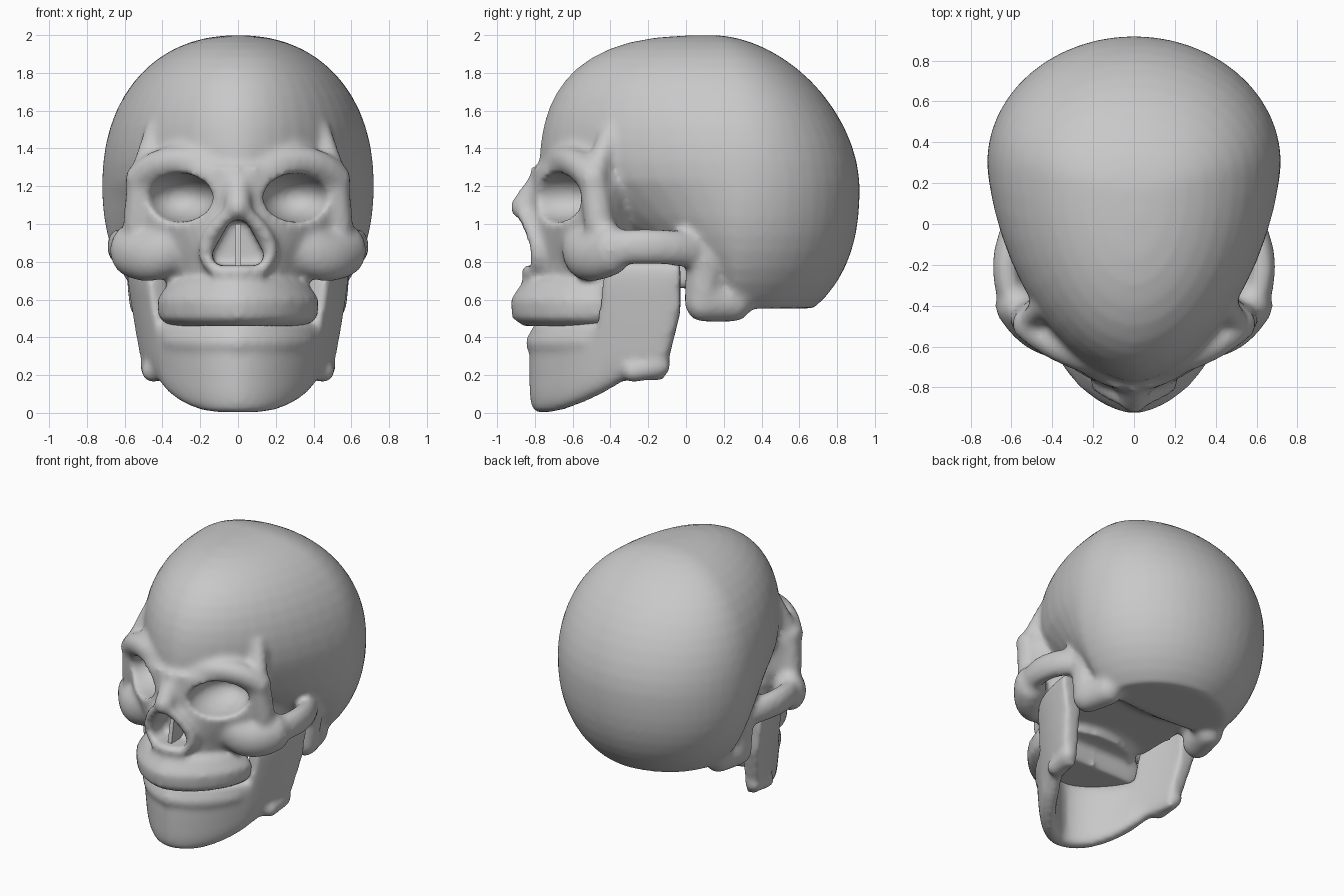
import bpy
import bmesh
from math import cos, sin, pi, sqrt
from mathutils import Matrix, Vector

cube = bpy.data.objects.get("Cube")
if cube:
    bpy.data.objects.remove(cube, do_unlink=True)

GREY = (0.58, 0.58, 0.58, 1)
bone = bpy.data.materials.new("bone_grey")
bone.use_nodes = True
bone.diffuse_color = GREY
bsdf = next(node for node in bone.node_tree.nodes if node.type == 'BSDF_PRINCIPLED')
bsdf.inputs["Base Color"].default_value = GREY


def signed_power(value, exponent):
    return (1 if value >= 0 else -1) * abs(value) ** exponent


def bulge(t, power):
    """Height of a superellipse at t between -1 and 1."""
    return (1 - abs(t) ** power) ** (1 / power)


def loft(bm, rings):
    """Closed skin through rings of equal point count."""
    rows = [[bm.verts.new(point) for point in ring] for ring in rings]
    count = len(rows[0])
    for low, high in zip(rows, rows[1:]):
        for i in range(count):
            j = (i + 1) % count
            bm.faces.new((low[i], low[j], high[j], high[i]))
    bm.faces.new(rows[0])
    bm.faces.new(rows[-1])


def egg(z, front, back, width, widest, front_power=2, back_power=2, count=48):
    """Horizontal outline with separate front and back roundness."""
    ring = []
    for i in range(count):
        c, s = cos(2 * pi * i / count), sin(2 * pi * i / count)
        power, reach = (back_power, back - widest) if s > 0 else (front_power, widest - front)
        ring.append((width * signed_power(c, 2 / power),
                     widest + reach * signed_power(s, 2 / power), z))
    return ring


def ball(bm, centre, radii):
    matrix = Matrix.LocRotScale(Vector(centre), None, Vector(radii))
    bmesh.ops.create_icosphere(bm, subdivisions=3, radius=1, matrix=matrix)


def strand(bm, radius, *controls, tall=1, steps=12):
    """Rounded rod along a Bezier curve, on both sides of the head."""
    for side in (1, -1):
        for k in range(steps + 1):
            points = [Vector(control) for control in controls]
            while len(points) > 1:
                points = [a.lerp(b, k / steps) for a, b in zip(points, points[1:])]
            x, y, z = points[0]
            ball(bm, (side * x, y, z), (radius, radius, radius * tall))


def finish(name, bm, smooth=True):
    bmesh.ops.recalc_face_normals(bm, faces=bm.faces)
    for face in bm.faces:
        face.smooth = smooth
    mesh = bpy.data.meshes.new(name)
    bm.to_mesh(mesh)
    bm.free()
    mesh.materials.append(bone)
    ob = bpy.data.objects.new(name, mesh)
    bpy.context.collection.objects.link(ob)
    return ob


def fuse(ob):
    remesh = ob.modifiers.new("fuse", 'REMESH')
    remesh.mode = 'VOXEL'
    remesh.voxel_size = 0.02
    remesh.use_smooth_shade = True


def soften(ob):
    smooth = ob.modifiers.new("soften", 'SMOOTH')
    smooth.factor = 0.5
    smooth.iterations = 6


# Braincase, rounded above and sloping back to the base below
bm = bmesh.new()
rings = []
levels = 20
middle = 0.15
for k in range(levels + 1):
    t = -cos(pi * (0.2 + 0.78 * k / levels))
    front = middle - 0.93 * bulge(t, 2.8) if t > 0 else -0.78 - 1.25 * t
    round_back = bulge(t, 1.8 if t > 0 else 2.4)
    rings.append(egg(1.2 + 0.8 * t, front, middle + 0.77 * round_back,
                     0.72 * bulge(t, 2.2), middle + 0.15 * round_back,
                     1.5 + 0.5 * sqrt(max(t, 0))))
loft(bm, rings)

# Middle of the face, upper tooth ridge and the base behind the palate
loft(bm, [egg(z, -0.82, -0.27, width, -0.42, 1.6)
          for z, width in ((0.6, 0.3), (0.8, 0.4), (1, 0.54), (1.2, 0.54), (1.3, 0.5))])
loft(bm, [egg(z, -0.5 - width, -0.42, width, -0.47, 1.7, 6)
          for z, width in ((0.46, 0.36), (0.5, 0.42), (0.6, 0.43), (0.7, 0.36))])
loft(bm, [egg(z, -0.6, 0.4, 0.4, -0.1, 3, 3) for z in (0.66, 0.9)])

# Brow ridge, outer eye rim and temple ridge
strand(bm, 0.08, (0, -0.71, 1.24), (0.35, -0.65, 1.43), (0.52, -0.49, 1.24))
strand(bm, 0.08, (0.51, -0.49, 1.25), (0.53, -0.46, 1))
strand(bm, 0.06, (0.5, -0.47, 1.3), (0.44, -0.4, 1.48))

# Cheekbone and its arch back to the ear
strand(bm, 0.11, (0.36, -0.55, 0.87), (0.48, -0.54, 0.8), (0.57, -0.4, 0.86), tall=1.25)
strand(bm, 0.07, (0.58, -0.4, 0.87), (0.7, -0.15, 0.9), (0.5, 0.1, 0.85), tall=1.4)

# Nose bridge, rim of the nose opening and the small spine below it
strand(bm, 0.07, (0, -0.78, 1.2), (0, -0.86, 1.09))
strand(bm, 0.04, (0.05, -0.86, 1.05), (0.27, -0.75, 0.85), (0.1, -0.8, 0.75))
strand(bm, 0.05, (0.1, -0.8, 0.75), (0, -0.83, 0.75), tall=0.7)

# Bony lump behind each ear
strand(bm, 0.1, (0.5, 0.1, 0.8), (0.48, 0.09, 0.6), tall=1.2)
strand(bm, 0.1, (0.48, 0.09, 0.59), (0.44, 0.25, 0.59), tall=1.1)
skull = finish("skull", bm)

# Hollows for the eyes and nose
bm = bmesh.new()
for side in (1, -1):
    ball(bm, (side * 0.31, -0.68, 1.14), (0.19, 0.26, 0.13))
half = [(0.04, 1.02), (0.14, 0.84), (0.12, 0.78)]
outline = half + [(-x, z) for x, z in reversed(half)]
loft(bm, [[(x, y, z) for x, z in outline] for y in (-1, -0.66)])
hollows = finish("hollow_cutter", bm)
hollows.hide_render = True
hollows.hide_viewport = True

fuse(skull)
cut = skull.modifiers.new("hollows", 'BOOLEAN')
cut.operation = 'DIFFERENCE'
cut.solver = 'EXACT'
cut.object = hollows
fuse(skull)
soften(skull)

# Thin wall inside the nose
bm = bmesh.new()
loft(bm, [[(x, -0.64, 0.76), (x, -0.64, 1), (x, -0.76, 1), (x, -0.8, 0.77)]
          for x in (-0.015, 0.015)])
finish("nose_wall", bm, smooth=False)

# Lower jaw: a tall rounded section swept round a narrow arch, leaning outward
bm = bmesh.new()
rings = []
steps, sides = 60, 24
for k in range(steps + 1):
    turn = pi * (k / steps - 0.5)
    outward = Vector((sin(turn), -cos(turn), 0))
    x, y = 0.5 * signed_power(sin(turn), 1.15), -0.03 - 0.735 * cos(turn) ** 1.1
    along = min(max((y + 0.75) / 0.42, 0), 1)
    bottom = 0.17 * along ** 1.5 + 4 * max(y + 0.12, 0)
    top = 0.48 if y < -0.42 else 0.8
    ring = []
    for i in range(sides):
        angle = 2 * pi * i / sides
        point = Vector((x, y, (bottom + top) / 2))
        point += outward * 0.065 * signed_power(cos(angle), 0.6)
        point.z += (top - bottom) / 2 * signed_power(sin(angle), 0.5)
        point.x *= 0.86 + 0.25 * point.z
        ring.append(point)
    rings.append(ring)
loft(bm, rings)

# Lower tooth ridge and jaw corner
strand(bm, 0.07, (0, -0.78, 0.37), (0.2, -0.74, 0.37), (0.33, -0.52, 0.38))
strand(bm, 0.06, (0.45, -0.28, 0.22), (0.46, -0.14, 0.25))
jaw = finish("lower_jaw", bm)
fuse(jaw)
soften(jaw)
